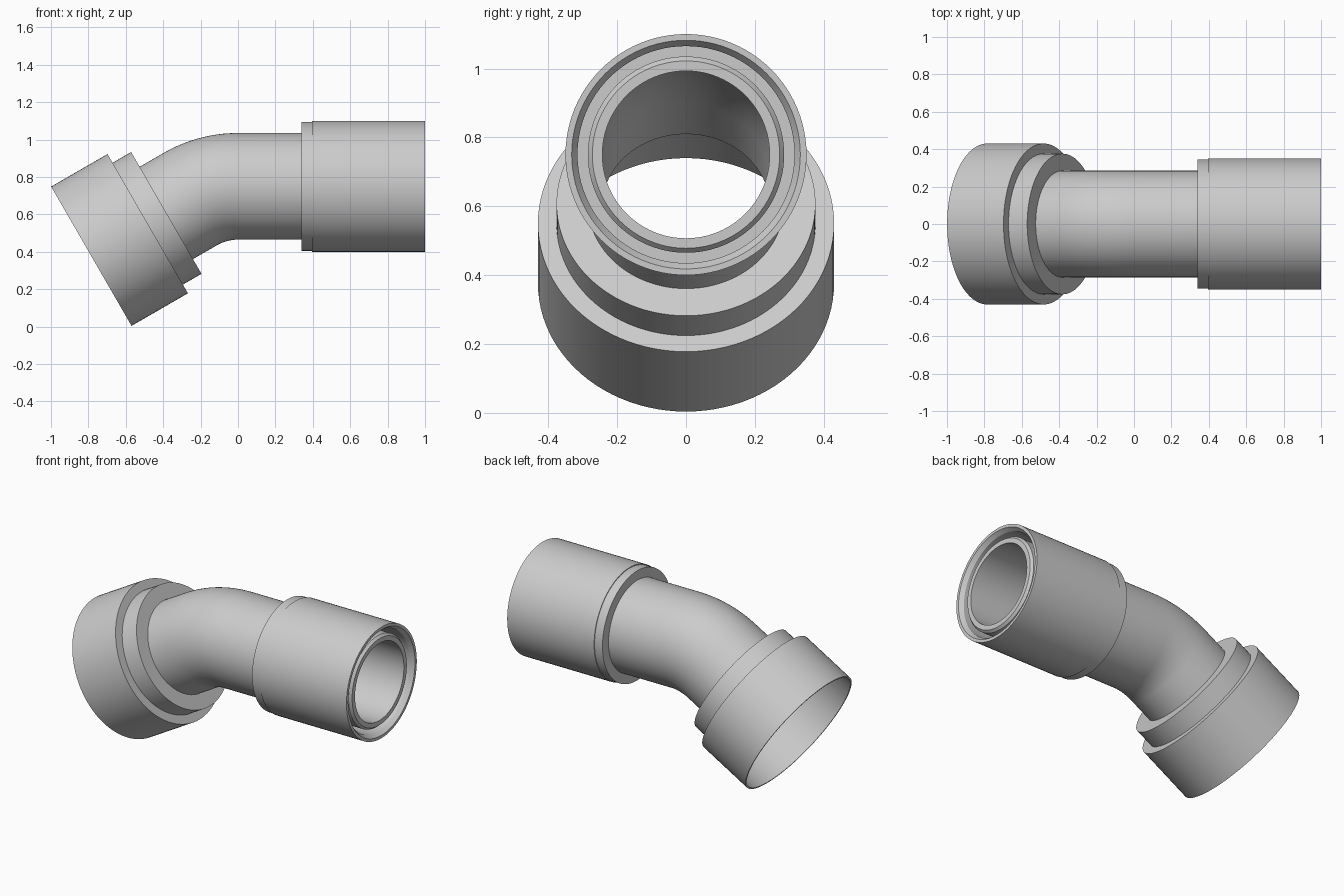
import bpy, bmesh
from math import sin, cos, pi, radians
from mathutils import Vector

cube = bpy.data.objects.get("Cube")
if cube:
    bpy.data.objects.remove(cube, do_unlink=True)

SEGMENTS = 96
AXIS_Z = 0.75            # height of the straight run
BEND_R = 0.51            # centreline radius of the elbow
TURN = radians(30)
ARC = BEND_R * TURN

grey = bpy.data.materials.new("light_grey")
grey.use_nodes = True
grey.diffuse_color = (0.6, 0.6, 0.6, 1)
grey.node_tree.nodes["Principled BSDF"].inputs["Base Color"].default_value = (0.6, 0.6, 0.6, 1)


def centreline(s):
    """Point and in-plane normal at distance s, going from the spigot to the socket."""
    a = min(max(s / BEND_R, 0), TURN)
    point = Vector((-BEND_R * sin(a), 0, AXIS_Z - BEND_R * (1 - cos(a))))
    along = Vector((-cos(a), 0, -sin(a)))
    normal = Vector((-sin(a), 0, cos(a)))
    return point + along * (s - a * BEND_R), normal


def turned_part(name, profile):
    """Sweep a closed (distance, radius) profile around the centreline."""
    bm = bmesh.new()
    rings = []
    for s, r in profile:
        point, normal = centreline(s)
        ring = []
        for i in range(SEGMENTS):
            t = 2 * pi * i / SEGMENTS
            ring.append(bm.verts.new(point + r * (normal * cos(t) + Vector((0, sin(t), 0)))))
        rings.append(ring)
    for k, a in enumerate(rings):
        b = rings[(k + 1) % len(rings)]
        for i in range(SEGMENTS):
            j = (i + 1) % SEGMENTS
            bm.faces.new((a[i], a[j], b[j], b[i]))
    bmesh.ops.recalc_face_normals(bm, faces=bm.faces)
    mesh = bpy.data.meshes.new(name)
    bm.to_mesh(mesh)
    bm.free()
    mesh.materials.append(grey)
    obj = bpy.data.objects.new(name, mesh)
    bpy.context.collection.objects.link(obj)
    bpy.ops.object.select_all(action='DESELECT')
    obj.select_set(True)
    bpy.context.view_layer.objects.active = obj
    bpy.ops.object.shade_smooth_by_angle(angle=radians(25))


# Bent pipe: chamfered at the spigot end, open bore throughout
bend = [ARC * i / 16 for i in range(17)]
outer = [(-0.97, 0.285)] + [(s, 0.285) for s in bend] + [(0.432, 0.285)]
inner = [(0.432, 0.243)] + [(s, 0.243) for s in reversed(bend)] + [(-0.985, 0.243)]
turned_part("bent_pipe", outer + inner + [(-0.985, 0.272)])

# Sleeve around the straight end, with a slim collar and a deep ring gap
turned_part("spigot_sleeve", [
    (-0.34, 0.265), (-0.34, 0.345), (-0.395, 0.345), (-0.395, 0.35),
    (-1.0, 0.35), (-1.0, 0.332), (-0.975, 0.315), (-0.8, 0.315), (-0.8, 0.265)])

# Stepped, thin-walled socket on the angled end
turned_part("stepped_socket", [
    (0.415, 0.26), (0.415, 0.376), (0.53, 0.376), (0.53, 0.43),
    (0.878, 0.43), (0.878, 0.42), (0.55, 0.42), (0.55, 0.36),
    (0.428, 0.36), (0.428, 0.26)])
